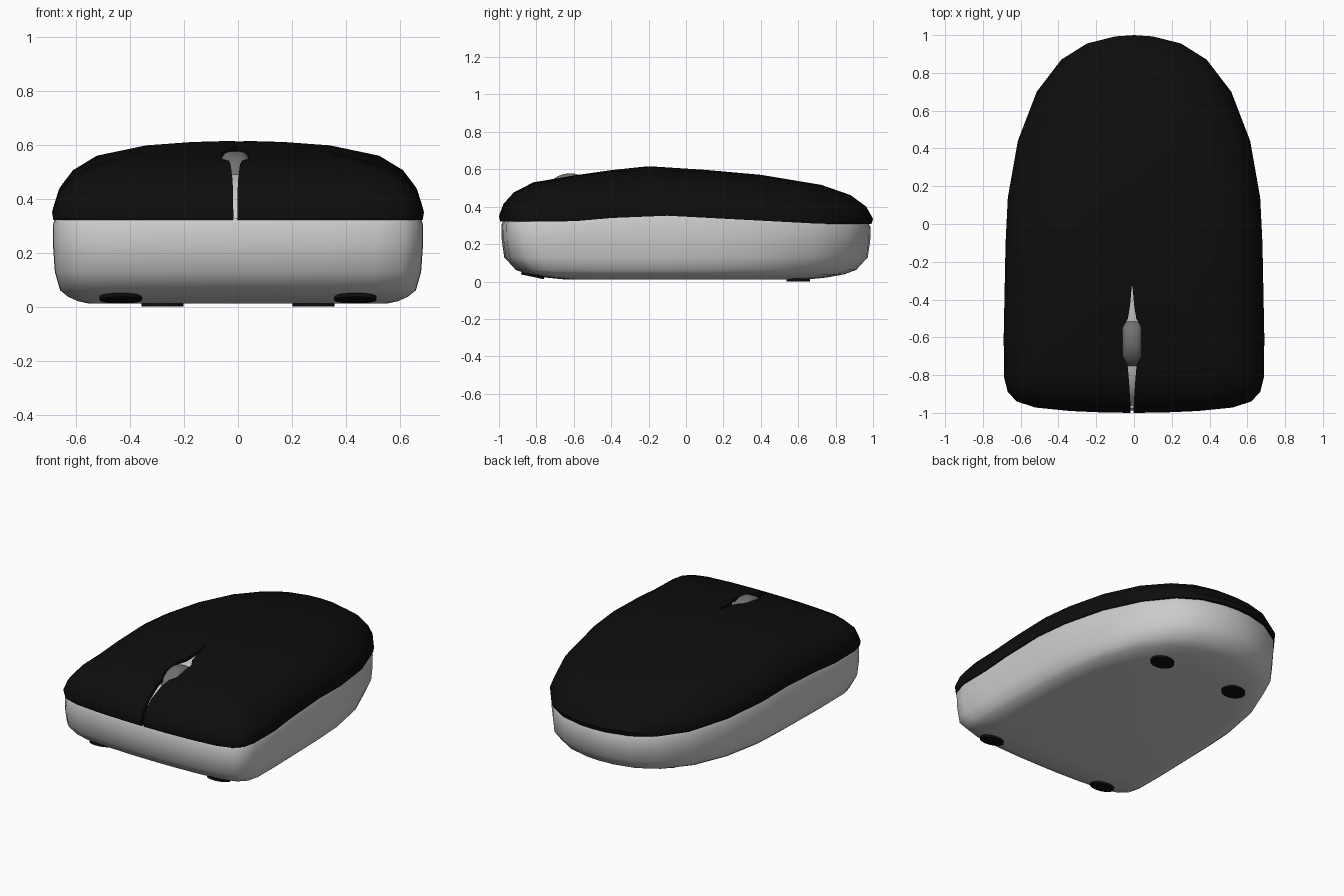
import bpy, bmesh, math

if "Cube" in bpy.data.objects:
    bpy.data.objects.remove(bpy.data.objects["Cube"])

CY = -0.2  # y of the highest point of the shell


def material(name, c):
    m = bpy.data.materials.new(name)
    m.diffuse_color = (*c, 1)
    m.use_nodes = True
    m.node_tree.nodes["Principled BSDF"].inputs["Base Color"].default_value = m.diffuse_color
    return m


black = material("black plastic", (0.004, 0.004, 0.004))
light = material("light grey plastic", (0.6, 0.6, 0.6))
grey = material("wheel grey", (0.16, 0.16, 0.16))

# Half outline seen from above (x, y), front to back, then mirrored
HALF = [(0, -1), (.16, -.998), (.34, -.99), (.52, -.972), (.62, -.94), (.668, -.89),
        (.688, -.81), (.69, -.6), (.686, -.4), (.68, -.1), (.668, .14), (.615, .44),
        (.515, .70), (.385, .87), (.25, .955), (.1, .993), (0, 1)]
OUTLINE = HALF + [(-x, y) for x, y in HALF[-2:0:-1]]


def drop(y):
    """How far the shell falls away towards front and back."""
    if y < CY:
        return .035 * min(1, (CY - y) / .4)
    return .05 * min(1, (y - CY) / .95)


def shell_ring(s, z):
    pts = [(x * s, CY + (y - CY) * s) for x, y in OUTLINE]
    return [(x, y, z - drop(y)) for x, y in pts]


def base_ring(sx, sy, z, follow=0):
    return [(x * sx, y * sy, z - follow * drop(y)) for x, y in OUTLINE]


def add_mesh(name, bm, mat):
    bmesh.ops.recalc_face_normals(bm, faces=bm.faces)
    me = bpy.data.meshes.new(name)
    bm.to_mesh(me)
    bm.free()
    me.materials.append(mat)
    ob = bpy.data.objects.new(name, me)
    bpy.context.collection.objects.link(ob)
    return ob


def loft(name, rings, mat):
    bm = bmesh.new()
    loops = [[bm.verts.new(p) for p in r] for r in rings]
    for a, b in zip(loops, loops[1:]):
        n = len(a)
        for i in range(n):
            j = (i + 1) % n
            bm.faces.new((a[i], a[j], b[j], b[i]))
    bm.faces.new(loops[0])
    bm.faces.new(loops[-1])
    return add_mesh(name, bm, mat)


def activate(ob):
    bpy.ops.object.select_all(action='DESELECT')
    ob.select_set(True)
    bpy.context.view_layer.objects.active = ob


def smooth(ob, deg=40):
    activate(ob)
    bpy.ops.object.shade_smooth_by_angle(angle=math.radians(deg))


# Top shell: outer dome, rim, then inner dome
DOME = [(.04, .616), (.25, .613), (.5, .602), (.77, .565), (.9, .512), (.97, .45), (1, .385)]
outer = [shell_ring(s, z) for s, z in DOME]
rim = [shell_ring(.993, .357), shell_ring(.97, .357)]
inner = [shell_ring(s * .975, z - .022) for s, z in reversed(DOME)]
shell = loft("top_shell", outer + rim + inner, black)

# Slot between the two buttons, widening around the wheel
SLOT = [(.006, -1.05), (.009, -.95), (.016, -.84), (.024, -.745), (.05, -.7), (.05, -.55),
        (.022, -.5), (.011, -.43), (.002, -.33)]
outline = [(-.01 + w, y) for w, y in SLOT] + [(-.01 - w, y) for w, y in reversed(SLOT)]
cutter = loft("slot_cutter", [[(x, y, z) for x, y in outline] for z in (.2, .8)], black)
cutter.hide_render = True
mod = shell.modifiers.new("slot", 'BOOLEAN')
mod.object = cutter
mod.operation = 'DIFFERENCE'
mod.solver = 'EXACT'
activate(shell)
bpy.ops.object.modifier_apply(modifier=mod.name)
bpy.data.objects.remove(cutter)
smooth(shell)

# Base body with the inner frame that shows through the slot
BASE = [(.8, .66, .012, 0), (.86, .75, .021, 0), (.915, .845, .038, 0), (.957, .91, .062, 0),
        (.985, .972, .13, 0), (.994, .985, .22, 0), (.994, .987, .34, 1), (.98, .975, .362, 1)]
frame = [shell_ring(s * .95, z - .045) for s, z in reversed(DOME)]
smooth(loft("base_body", [base_ring(*r) for r in BASE] + frame, light))

# Scroll wheel
bm = bmesh.new()
bmesh.ops.create_cone(bm, cap_ends=True, segments=40, radius1=.145, radius2=.145, depth=.104)
wheel = add_mesh("scroll_wheel", bm, grey)
wheel.location = (-.01, -.62, .433)
wheel.rotation_euler = (0, math.pi / 2, 0)
bev = wheel.modifiers.new("round", 'BEVEL')
bev.width, bev.segments = .035, 4
activate(wheel)
bpy.ops.object.modifier_apply(modifier=bev.name)
smooth(wheel)


# Four oval glide feet
def foot(name, x, y, z, tilt):
    bm = bmesh.new()
    bmesh.ops.create_cone(bm, cap_ends=True, segments=32, radius1=1, radius2=1, depth=1)
    ob = add_mesh(name, bm, black)
    ob.scale = (.078, .062, .014)
    ob.location = (x, y, z)
    ob.rotation_euler = (tilt, 0, 0)
    smooth(ob)


for side, sx in (("right", 1), ("left", -1)):
    foot("front_foot_" + side, sx * .435, -.82, .032, math.radians(-12))
    foot("rear_foot_" + side, sx * .28, .6, .008, 0)
